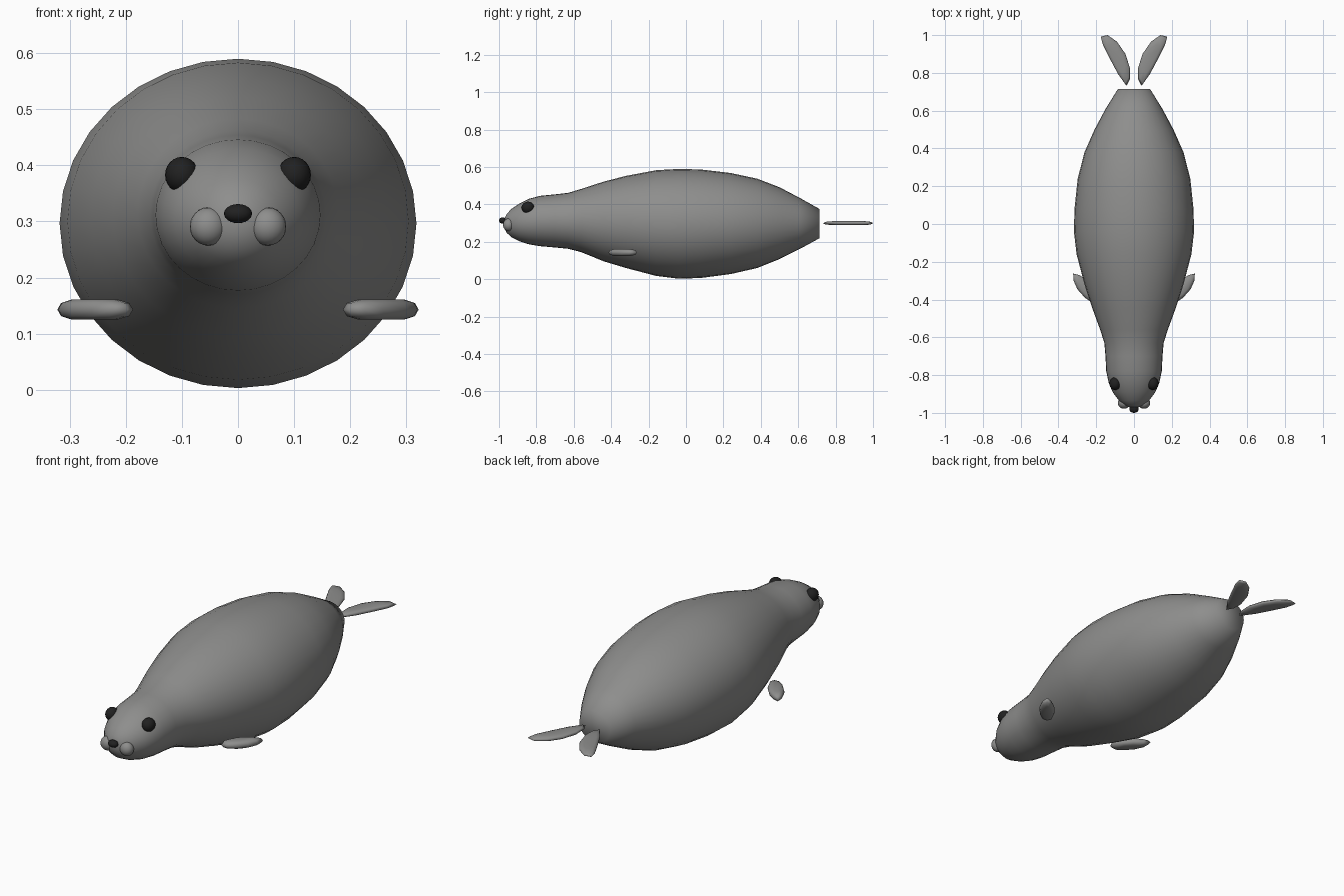
import bpy
import bmesh
import math
from mathutils import Vector

if "Cube" in bpy.data.objects:
    bpy.data.objects.remove(bpy.data.objects["Cube"], do_unlink=True)


def make_material(name, colour):
    mat = bpy.data.materials.new(name)
    mat.use_nodes = True
    mat.diffuse_color = (*colour, 1)
    mat.node_tree.nodes["Principled BSDF"].inputs["Base Color"].default_value = (*colour, 1)
    return mat


grey = make_material("seal grey", (0.27, 0.27, 0.265))
black = make_material("eye black", (0.015, 0.015, 0.015))


def finish(name, bm, mat):
    bmesh.ops.recalc_face_normals(bm, faces=bm.faces)
    mesh = bpy.data.meshes.new(name)
    for face in bm.faces:
        face.smooth = True
    bm.to_mesh(mesh)
    bm.free()
    mesh.materials.append(mat)
    obj = bpy.data.objects.new(name, mesh)
    bpy.context.collection.objects.link(obj)
    return obj


def skin(bm, rings):
    """Join matching closed rings of points and cap both ends."""
    loops = [[bm.verts.new(p) for p in ring] for ring in rings]
    for a, b in zip(loops, loops[1:]):
        for i in range(len(a)):
            j = (i + 1) % len(a)
            bm.faces.new((a[i], a[j], b[j], b[i]))
    bm.faces.new(loops[0])
    bm.faces.new(loops[-1])


def ellipsoid(name, centre, radii, mat):
    bm = bmesh.new()
    bmesh.ops.create_uvsphere(bm, u_segments=20, v_segments=12, radius=1)
    bmesh.ops.scale(bm, vec=radii, verts=bm.verts)
    bmesh.ops.translate(bm, vec=centre, verts=bm.verts)
    return finish(name, bm, mat)


def flipper(name, outline, z, half, side):
    """Flat paddle with a rounded rim."""
    middle = sum((Vector(p) for p in outline), Vector((0, 0))) / len(outline)
    rings = []
    for scale, height in ((0.6, -1), (0.9, -0.65), (1, 0), (0.9, 0.65), (0.6, 1)):
        points = [middle.lerp(Vector(p), scale) for p in outline]
        rings.append([(side * p.x, p.y, z + half * height) for p in points])
    bm = bmesh.new()
    skin(bm, rings)
    return finish(name, bm, grey)


# Body and head: y, half width, bottom, top
sections = [
    (-0.972, 0.02, 0.28, 0.32), (-0.96, 0.05, 0.25, 0.347),
    (-0.935, 0.08, 0.226, 0.375), (-0.89, 0.113, 0.203, 0.405),
    (-0.84, 0.134, 0.187, 0.43), (-0.78, 0.147, 0.177, 0.446),
    (-0.7, 0.151, 0.17, 0.454), (-0.63, 0.157, 0.163, 0.462),
    (-0.56, 0.179, 0.145, 0.483), (-0.44, 0.223, 0.096, 0.522),
    (-0.32, 0.262, 0.06, 0.553), (-0.16, 0.304, 0.018, 0.583),
    (-0.04, 0.318, 0.003, 0.59), (0.08, 0.315, 0.007, 0.587),
    (0.24, 0.298, 0.028, 0.568), (0.38, 0.262, 0.06, 0.538),
    (0.5, 0.209, 0.108, 0.492), (0.61, 0.15, 0.163, 0.434),
    (0.715, 0.085, 0.22, 0.375),
]
SIDES = 32
rings = []
for y, width, low, high in sections:
    angles = [math.tau * i / SIDES for i in range(SIDES)]
    rings.append([(width * math.sin(a), y, (low + high) / 2 + (high - low) / 2 * math.cos(a))
                  for a in angles])
bm = bmesh.new()
skin(bm, rings)
finish("body", bm, grey)

# Nose
ellipsoid("nose", (0, -0.98, 0.314), (0.025, 0.02, 0.017), black)

# Flipper outlines for the left side
front_outline = [
    (0.187, -0.39), (0.21, -0.34), (0.25, -0.295), (0.29, -0.27), (0.322, -0.262),
    (0.32, -0.3), (0.3, -0.345), (0.26, -0.39), (0.225, -0.414), (0.197, -0.412),
]
rear_outline = [
    (0.04, 0.732), (0.022, 0.765), (0.02, 0.82), (0.045, 0.9), (0.09, 0.965),
    (0.14, 1.0), (0.176, 0.992), (0.165, 0.95), (0.125, 0.87), (0.085, 0.795),
]

# Paired parts
for side, word in ((1, "left"), (-1, "right")):
    ellipsoid(word + "_eye", (side * 0.1, -0.845, 0.383), (0.03, 0.034, 0.032), black)
    ellipsoid(word + "_cheek", (side * 0.053, -0.948, 0.291), (0.033, 0.03, 0.034), grey)
    flipper(word + "_front_flipper", front_outline, 0.143, 0.018, side)
    flipper(word + "_rear_flipper", rear_outline, 0.3, 0.011, side)
